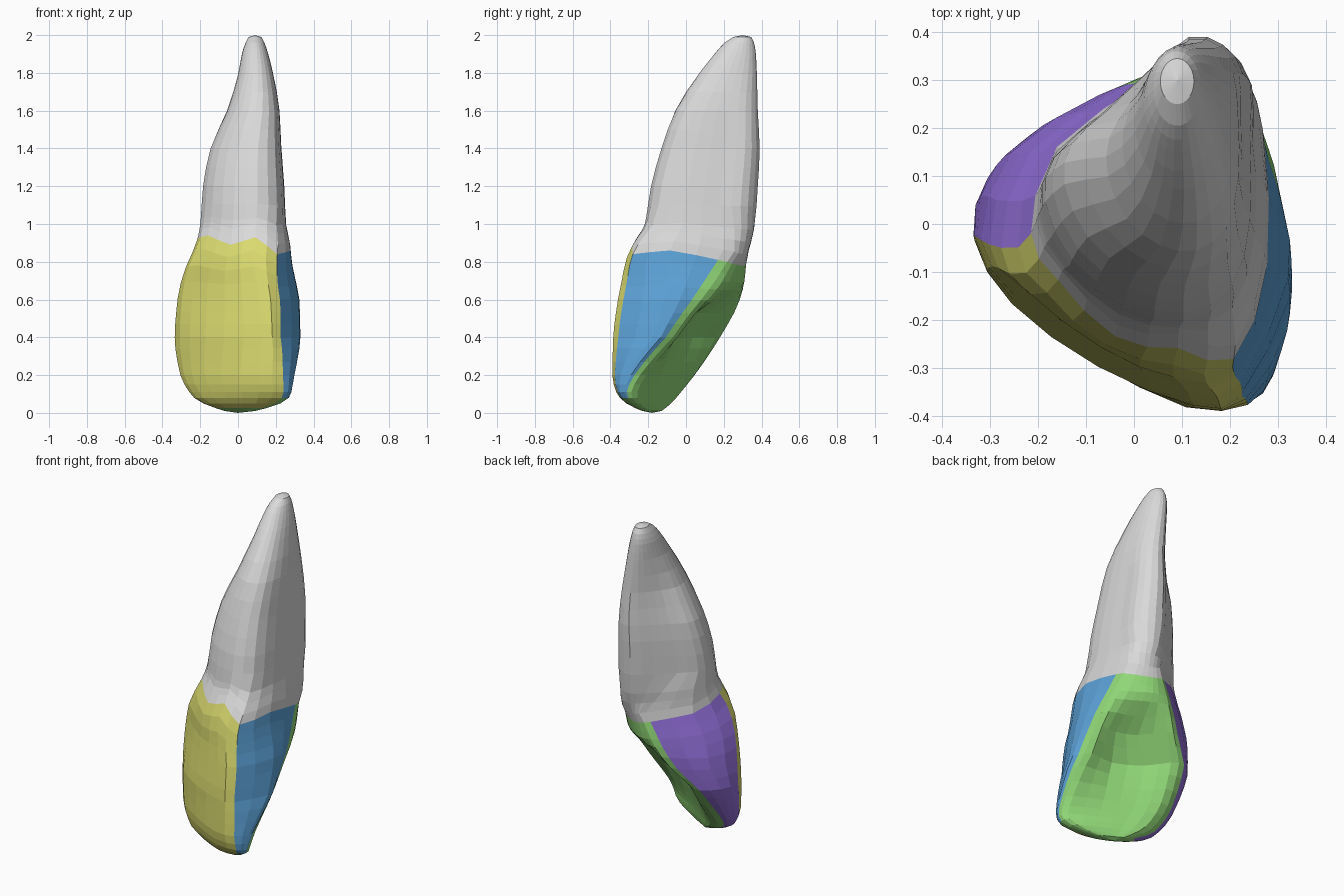
import bpy
import bmesh
import math

cube = bpy.data.objects.get("Cube")
if cube:
    bpy.data.objects.remove(cube, do_unlink=True)


def make_material(name, colour):
    mat = bpy.data.materials.new(name)
    mat.use_nodes = True
    mat.diffuse_color = (*colour, 1)
    mat.node_tree.nodes["Principled BSDF"].inputs["Base Color"].default_value = (*colour, 1)
    return mat


root_grey = make_material("root grey", (0.70, 0.70, 0.70))
front_yellow = make_material("front yellow", (0.70, 0.70, 0.16))
side_blue = make_material("side blue", (0.11, 0.37, 0.70))
back_green = make_material("back green", (0.29, 0.70, 0.19))
side_purple = make_material("side purple", (0.29, 0.16, 0.70))

# Corners of each cross-section, in hundredths, counter-clockwise from the left side
CORNERS = 13
SIDES = 2 * CORNERS
EDGE = [(27, -33), (28, -31), (26, -26), (11, -18), (-3, -11), (-14, -5), (-22, -7),
        (-24, -9), (-25, -13), (-20, -19), (-7, -27), (11, -35), (24, -35)]
BELLY = [(33, -18), (32, -11), (27, -5), (12, -6), (-4, 3), (-13, 15), (-21, 17),
         (-30, 9), (-33, -3), (-25, -17), (-7, -30), (13, -38), (23, -36)]
HOLLOW = [(33, -14), (32, -3), (28, 4), (18, 4), (6, 9), (-4, 22), (-11, 23),
          (-27, 13), (-33, -4), (-25, -16), (-7, -29), (12, -37), (23, -35)]
SHOULDER = [(32, -11), (31, 7), (28, 17), (20, 24), (12, 29), (4, 30), (-3, 28),
            (-24, 14), (-31, -5), (-24, -14), (-7, -27), (11, -35), (22, -33)]
NECK = [(28, -8), (27, 21), (24, 29), (19, 33), (14, 34), (10, 34), (6, 32),
        (-16, 17), (-24, -4), (-19, -14), (-5, -24), (8, -29), (21, -27)]
SHAFT = [(26, -1), (26, 18), (26, 30), (21, 37), (12, 39), (1, 30), (-9, 21),
         (-18, 13), (-20, 3), (-14, -10), (-2, -19), (11, -22), (22, -16)]
TIP = [(math.cos(i * math.tau / CORNERS - 0.2), math.sin(i * math.tau / CORNERS - 0.2))
       for i in range(CORNERS)]

# Height, then the x range and y range of the body there, in hundredths
EXTENTS = [(1, -7, 9, -23, -13), (4, -16, 20, -30, -9), (7, -22, 26, -34, -6),
           (10, -25, 28, -36.5, -3.5), (20, -30.5, 30, -39, 5), (40, -33.5, 33, -38.5, 18),
           (60, -32, 32.5, -36, 28.5), (70, -30, 30.5, -34, 31), (80, -26.5, 28.5, -32, 32),
           (90, -22, 27.5, -28, 34.5), (100, -20, 25.5, -22, 36.5), (120, -18.5, 24.5, -18.5, 38),
           (140, -14.5, 23, -13, 39), (160, -6, 22, -6, 38), (180, 0, 18.5, 7, 37.5),
           (190, 2, 16, 15, 37), (196, 4, 14, 20.5, 36), (199, 5.5, 12.5, 25, 34.5)]

# Rise of the gum line at each corner: left side, back, right side, front
GUM_RISE = [1, -4, -6, -7, -7, -6, -5, 0, 7, 9, 4, 8, -1]


def rounded(points):
    """Add a curved midpoint per side, then fit the outline to a unit box."""
    n = len(points)
    out = []
    for i in range(n):
        a, b, c, d = (points[(i + k) % n] for k in (-1, 0, 1, 2))
        out.append(b)
        out.append(tuple((9 * (b[k] + c[k]) - a[k] - d[k]) / 16 for k in (0, 1)))
    low = [min(p[k] for p in out) for k in (0, 1)]
    high = [max(p[k] for p in out) for k in (0, 1)]
    return [[(p[k] - low[k]) / (high[k] - low[k]) for k in (0, 1)] for p in out]


OUTLINES = [(10, rounded(EDGE)), (40, rounded(BELLY)), (53, rounded(HOLLOW)),
            (67, rounded(SHOULDER)), (85, rounded(NECK)), (110, rounded(SHAFT)),
            (145, rounded(SHAFT)), (195, rounded(TIP))]


def find_span(table, z):
    """Index of the table row below a height, and the blend to the next row."""
    i = 0
    while i < len(table) - 2 and z > table[i + 1][0]:
        i += 1
    t = (z - table[i][0]) / (table[i + 1][0] - table[i][0])
    return i, min(1, max(0, t))


def slope(i, col):
    """Smooth slope of an extent at a row, without overshoot."""
    rows = EXTENTS[max(0, i - 1):i + 2]
    steps = [(q[col] - p[col]) / (q[0] - p[0]) for p, q in zip(rows, rows[1:])]
    d, e = steps[0], steps[-1]
    return 2 * d * e / (d + e) if d * e > 0 else 0


def extent(z, col):
    i, t = find_span(EXTENTS, z)
    a, b = EXTENTS[i], EXTENTS[i + 1]
    ease = t * t * (3 - 2 * t)
    bend = t * (1 - t) * ((1 - t) * slope(i, col) - t * slope(i + 1, col))
    return a[col] + (b[col] - a[col]) * ease + (b[0] - a[0]) * bend


def surface_point(z, j):
    """Point on the body at a height, along the j-th line around it."""
    x0, x1, y0, y1 = (extent(z, col) for col in (1, 2, 3, 4))
    i, t = find_span(OUTLINES, z)
    u, v = (p + (q - p) * t for p, q in zip(OUTLINES[i][1][j], OUTLINES[i + 1][1][j]))
    return ((x0 + (x1 - x0) * u) / 100, (y0 + (y1 - y0) * v) / 100, z / 100)


def gum_line(z, j):
    """Shift rings near the neck to follow the gum line."""
    rise = (GUM_RISE[j // 2] + GUM_RISE[(j + 1) // 2 % CORNERS]) / 2
    return z + rise * math.exp(-((z - 85) / 16) ** 2)


def crown_colour(j, level):
    """Material slot from the position around the crown."""
    on_blue = j < 2 or j >= 24
    if level < (3 if on_blue else 1) or 2 <= j < 12:
        return 2
    if on_blue:
        return 1
    return 3 if j < 16 else 0


def loft(name, levels, end, materials, colour_rule):
    """Skin rings at the levels, closed by a fan to the end point."""
    bm = bmesh.new()
    rings = [[bm.verts.new(surface_point(gum_line(z, j), j)) for j in range(SIDES)]
             for z in levels]
    pole = bm.verts.new(end)
    for j in range(SIDES):
        k = (j + 1) % SIDES
        for i, (low, high) in enumerate(zip(rings, rings[1:])):
            face = bm.faces.new((low[j], low[k], high[k], high[j]))
            face.material_index = colour_rule(j, i)
        if end[2] > 1:
            bm.faces.new((rings[-1][j], rings[-1][k], pole))
        else:
            face = bm.faces.new((rings[0][k], rings[0][j], pole))
            face.material_index = colour_rule(j, 0)
    mesh = bpy.data.meshes.new(name)
    bm.to_mesh(mesh)
    bm.free()
    for mat in materials:
        mesh.materials.append(mat)
    obj = bpy.data.objects.new(name, mesh)
    bpy.context.collection.objects.link(obj)


# Crown: front, two sides and hollowed back
loft("crown", [1, 2.5, 5, 8, 11, 15, 20, 27, 34, 40, 47, 53, 60, 67, 73, 79, 85],
     (0, -0.18, 0), [front_yellow, side_blue, back_green, side_purple], crown_colour)

# Root: tapering up to a blunt tip
loft("root", [85, 90, 95, 100, 110, 120, 130, 140, 150, 160, 170, 180, 185, 190, 193, 196, 199],
     (0.09, 0.3, 2), [root_grey], lambda j, i: 0)
